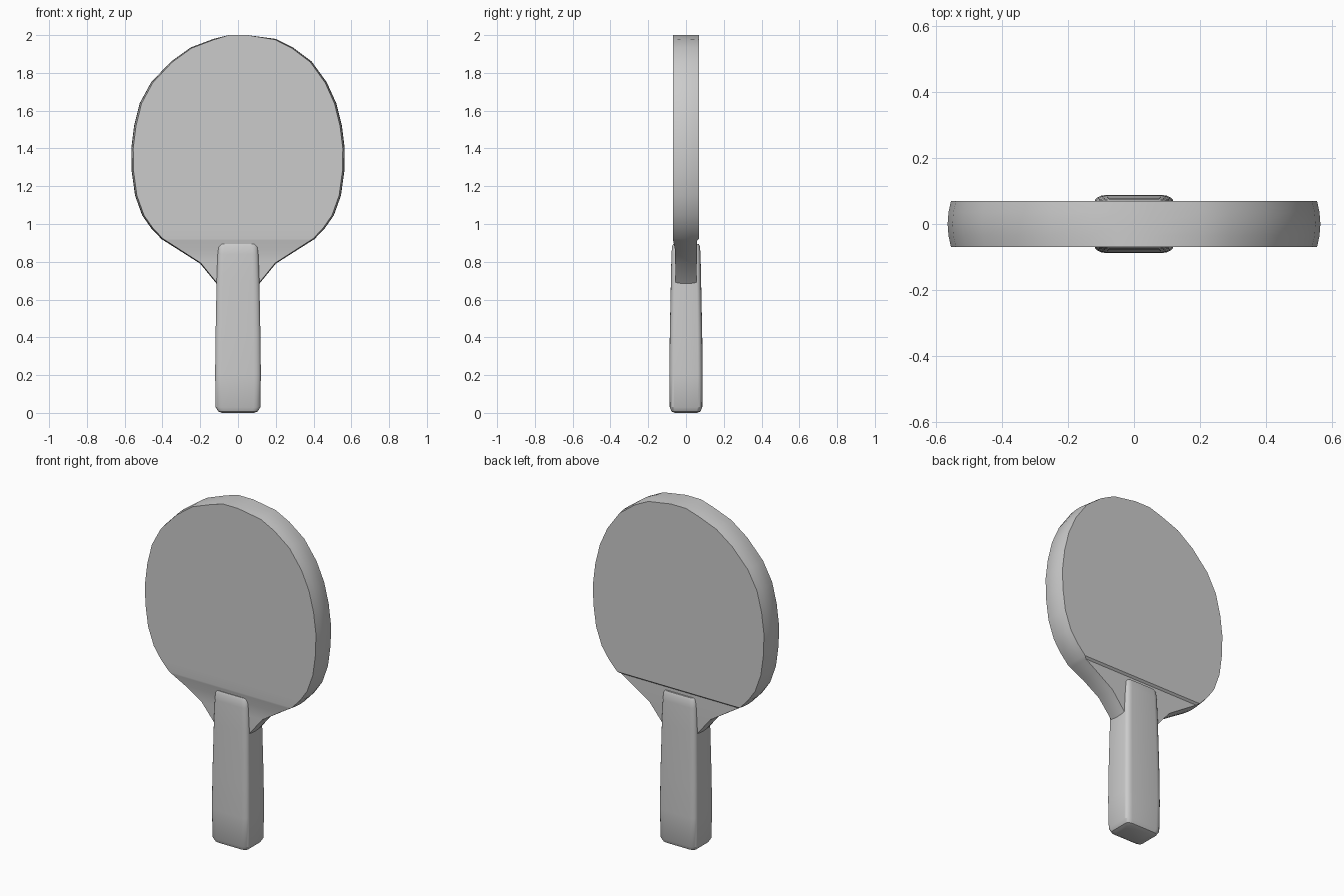
import bpy
import bmesh
import math

default_cube = bpy.data.objects.get("Cube")
if default_cube:
    bpy.data.objects.remove(default_cube, do_unlink=True)

grey = bpy.data.materials.new("plain grey")
grey.use_nodes = True
colour = (0.6, 0.6, 0.6, 1.0)
grey.diffuse_color = colour
grey.node_tree.nodes["Principled BSDF"].inputs["Base Color"].default_value = colour


def finish(bm, name):
    """Turn a bmesh into a smooth-shaded object with sharp edges kept."""
    bmesh.ops.recalc_face_normals(bm, faces=bm.faces)
    mesh = bpy.data.meshes.new(name)
    bm.to_mesh(mesh)
    bm.free()
    mesh.materials.append(grey)
    obj = bpy.data.objects.new(name, mesh)
    bpy.context.collection.objects.link(obj)
    bpy.ops.object.select_all(action="DESELECT")
    obj.select_set(True)
    bpy.context.view_layer.objects.active = obj
    bpy.ops.object.shade_smooth_by_angle(angle=math.radians(30))
    return obj


def bridge(bm, first, second):
    """Join two closed rings of equal length with quads."""
    count = len(first)
    for i in range(count):
        j = (i + 1) % count
        bm.faces.new((first[i], first[j], second[j], second[i]))


# Blade: half widths from the top down to the neck
PROFILE = [(.05, 2), (.2, 1.98), (.29, 1.935), (.39, 1.86), (.47, 1.75),
           (.52, 1.64), (.55, 1.52), (.565, 1.4), (.563, 1.28), (.545, 1.15),
           (.507, 1.045), (.46, .978), (.405, .92), (.389, .91), (.31, .86),
           (.2, .79), (.11, .68)]
# The right side of the crown is a little narrower
RIGHT_CROWN = {1: .13, 2: .25, 3: .355, 4: .46}
# Thickness in front and behind where the neck thins out
FULL = .07
NECK = {13: (.068, .058), 14: (.058, .058), 15: (.057, .057), 16: (.055, .055)}
RIM_STEPS = (-1, -.5, 0, .5, 1)


def blade_ring(bm, step):
    """One outline of the blade, slightly inset towards its two faces."""
    scale = 1 - .018 * step * step
    middle = 1.3
    sides = ([], [])
    for i, (x, z) in enumerate(PROFILE):
        front, back = NECK.get(i, (FULL, FULL))
        y = step * (front if step < 0 else back)
        height = middle + (z - middle) * (1 - .006 * step * step)
        if i == 0:
            height = z
        sides[0].append(bm.verts.new((x * scale, y, height)))
        sides[1].append(bm.verts.new((-RIGHT_CROWN.get(i, x) * scale, y, height)))
    return sides


bm = bmesh.new()
rings = [blade_ring(bm, step) for step in RIM_STEPS]
loops = [left + right[::-1] for left, right in rings]
for first, second in zip(loops, loops[1:]):
    bridge(bm, first, second)
for left, right in (rings[0], rings[-1]):
    for i in range(len(PROFILE) - 1):
        bm.faces.new((left[i], left[i + 1], right[i + 1], right[i]))
finish(bm, "blade")

# Handle: a tapering grip lofted through rounded sections (z, half width, half depth)
SECTIONS = [(0, .085, .06), (.008, .105, .077), (.03, .118, .086),
            (.2, .121, .088), (.4, .119, .086), (.7, .113, .08),
            (.84, .108, .077), (.88, .104, .074), (.894, .097, .068)]
ARC = 4


def handle_ring(bm, z, width, depth):
    """A rectangle with elliptical corners."""
    rx, ry = width * .3, depth * .28
    ring = []
    for corner in range(4):
        middle = math.radians(45 + 90 * corner)
        sx = math.copysign(1, math.cos(middle))
        sy = math.copysign(1, math.sin(middle))
        for k in range(ARC + 1):
            angle = math.pi / 2 * (corner + k / ARC)
            ring.append(bm.verts.new((sx * (width - rx) + rx * math.cos(angle),
                                      sy * (depth - ry) + ry * math.sin(angle), z)))
    return ring


bm = bmesh.new()
rings = [handle_ring(bm, *section) for section in SECTIONS]
for first, second in zip(rings, rings[1:]):
    bridge(bm, first, second)
bm.faces.new(rings[0])
bm.faces.new(rings[-1])
finish(bm, "handle")
